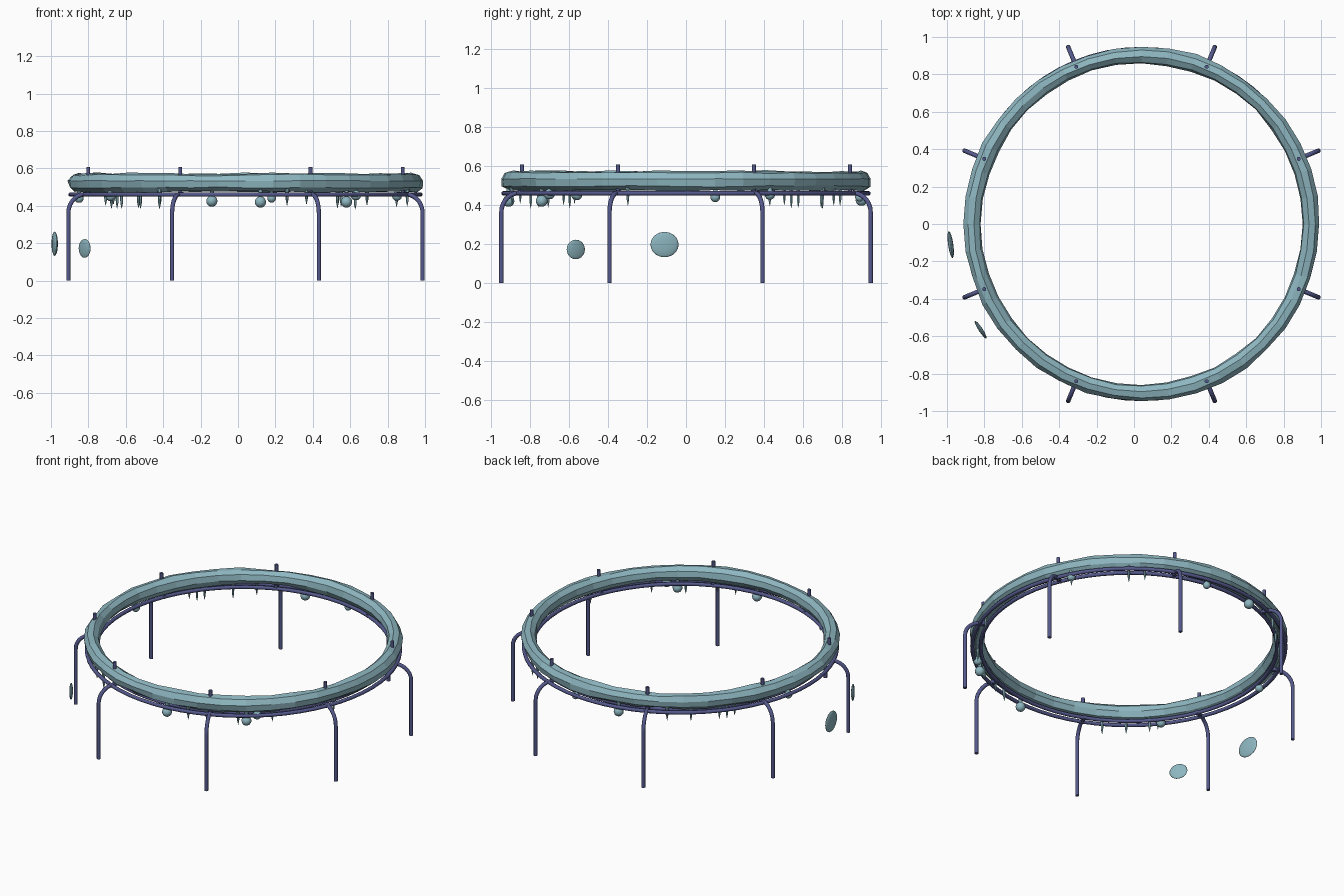
import bpy, bmesh, math, random
from mathutils import Vector

if "Cube" in bpy.data.objects:
    bpy.data.objects.remove(bpy.data.objects["Cube"])
random.seed(4)
CX = 0.04          # ring centre in x
RING_R = 0.905
TAU = math.tau


def material(name, rgb):
    m = bpy.data.materials.new(name)
    m.use_nodes = True
    m.diffuse_color = (*rgb, 1)
    m.node_tree.nodes["Principled BSDF"].inputs["Base Color"].default_value = (*rgb, 1)
    return m


SLIME = material("pale_teal", (0.27, 0.47, 0.53))
METAL = material("slate_blue", (0.09, 0.10, 0.26))


def finish(bm, name, mat, smooth=False):
    bmesh.ops.recalc_face_normals(bm, faces=bm.faces)
    me = bpy.data.meshes.new(name)
    bm.to_mesh(me)
    bm.free()
    me.materials.append(mat)
    for p in me.polygons:
        p.use_smooth = smooth
    ob = bpy.data.objects.new(name, me)
    bpy.context.collection.objects.link(ob)
    return ob


def skin(bm, loops, closed=False):
    """Join successive vertex loops with quads, capping open ends."""
    n = len(loops[0])
    for i in range(len(loops) if closed else len(loops) - 1):
        a, b = loops[i], loops[(i + 1) % len(loops)]
        for j in range(n):
            k = (j + 1) % n
            bm.faces.new((a[j], a[k], b[k], b[j]))
    if not closed:
        bm.faces.new(loops[0])
        bm.faces.new(loops[-1])


def tube(name, points, radius, side, sides=8):
    """Sweep a round section along a path lying in one vertical plane."""
    bm = bmesh.new()
    loops = []
    for i, p in enumerate(points):
        t = (points[min(i + 1, len(points) - 1)] - points[max(i - 1, 0)]).normalized()
        up = side.cross(t).normalized()
        loops.append([bm.verts.new(p + radius * (side * math.cos(TAU * j / sides)
                                                 + up * math.sin(TAU * j / sides)))
                      for j in range(sides)])
    skin(bm, loops)
    return finish(bm, name, METAL, True)


def hoop(name, radius, z, section, mat, segments, sides, wobble=0.0, smooth=False):
    """Closed ring with an optional uneven section."""
    bm = bmesh.new()
    loops = []
    for i in range(segments):
        a = TAU * i / segments
        shift = wobble * 0.5 * math.sin(a * 5 + 1)
        loop = []
        for j in range(sides):
            b = TAU * (j + 0.25) / sides
            k = 1 + random.uniform(-wobble, wobble) + shift
            r = radius + section[0] * k * math.cos(b)
            loop.append(bm.verts.new((CX + r * math.cos(a), r * math.sin(a),
                                      z + section[1] * k * math.sin(b))))
        loops.append(loop)
    skin(bm, loops, True)
    return finish(bm, name, mat, smooth)


def lathe(name, x, y, profile, sides, smooth):
    bm = bmesh.new()
    loops = [[bm.verts.new((x + r * math.cos(TAU * j / sides),
                            y + r * math.sin(TAU * j / sides), z))
              for j in range(sides)] for r, z in profile]
    skin(bm, loops)
    return finish(bm, name, SLIME, smooth)


# Uneven main ring and the two support rails beneath it
hoop("main_ring", RING_R, 0.524, (0.046, 0.049), SLIME, 40, 8, wobble=0.10)
hoop("inner_rail", 0.885, 0.46, (0.012, 0.012), METAL, 64, 8, smooth=True)
hoop("outer_rail", 0.935, 0.46, (0.012, 0.012), METAL, 64, 8, smooth=True)

# Eight bent legs, each with an upright pin through the ring
BEND, LEG_R, PIN_R = 0.1, 1.025, 0.91
for i in range(8):
    a = TAU * (i + 0.5) / 8
    out = Vector((math.cos(a), math.sin(a), 0))
    side = Vector((-math.sin(a), math.cos(a), 0))
    path = [(LEG_R, 0), (LEG_R, 0.18)]
    for s in range(8):
        t = math.pi / 2 * s / 7
        path.append((LEG_R - BEND * (1 - math.cos(t)), 0.362 + BEND * math.sin(t)))
    path.append((0.875, 0.462))
    base = Vector((CX, 0, 0))
    tube("leg_%d" % i, [base + out * r + Vector((0, 0, z)) for r, z in path], 0.012, side)
    tube("pin_%d" % i, [base + out * PIN_R + Vector((0, 0, z)) for z in (0.45, 0.608)],
         0.011, side)

# Hanging drops: thin neck swelling into a ball
drops = [(0.12, -0.91, 0.42, 0.03), (0.58, -0.74, 0.42, 0.03), (0.63, -0.70, 0.455, 0.027),
         (-0.14, 0.90, 0.425, 0.03), (0.18, 0.89, 0.44, 0.023), (-0.68, -0.56, 0.452, 0.028),
         (0.85, 0.43, 0.452, 0.026), (-0.85, 0.15, 0.44, 0.025)]
for i, (x, y, z, r) in enumerate(drops):
    profile = [(0.018, 0.505), (0.011, 0.482), (0.011, z + r * 0.95)]
    profile += [(r * math.sin(t), z + r * math.cos(t))
                for t in (math.pi * (0.17 + 0.12 * s) for s in range(7))]
    lathe("drop_%d" % i, x, y, profile, 12, True)

# Icicles along the underside, placed by angle in clusters
icicles = [143, 146, 140, 129, 120, 219, 222, 231, 240, 284, 291, 303, 316, 341, 56, 50, 28]
for i, deg in enumerate(icicles):
    a = math.radians(deg)
    r = RING_R + random.uniform(-0.015, 0.015)
    tip = random.uniform(0.375, 0.41)
    lathe("icicle_%d" % i, CX + r * math.cos(a), r * math.sin(a),
          [(0.016, 0.50), (0.009, 0.465), (0.007, tip + 0.03), (0.0008, tip)], 6, False)

# Two loose flattened discs beside the ring
for name, loc, size, angle in [
        ("large_disc", (-0.98, -0.11, 0.197), (0.014, 0.073, 0.065), 0.14),
        ("small_disc", (-0.82, -0.565, 0.172), (0.011, 0.056, 0.05), 0.58)]:
    bm = bmesh.new()
    bmesh.ops.create_uvsphere(bm, u_segments=16, v_segments=10, radius=1)
    disc = finish(bm, name, SLIME, True)
    disc.location, disc.scale = loc, size
    disc.rotation_euler = (0, 0, angle)

# Keep hard edges on the smooth parts
bpy.ops.object.select_all(action='DESELECT')
for ob in bpy.context.scene.objects:
    if ob.type == 'MESH' and ob.data.polygons[0].use_smooth:
        ob.select_set(True)
        bpy.context.view_layer.objects.active = ob
bpy.ops.object.shade_smooth_by_angle(angle=math.radians(50))
